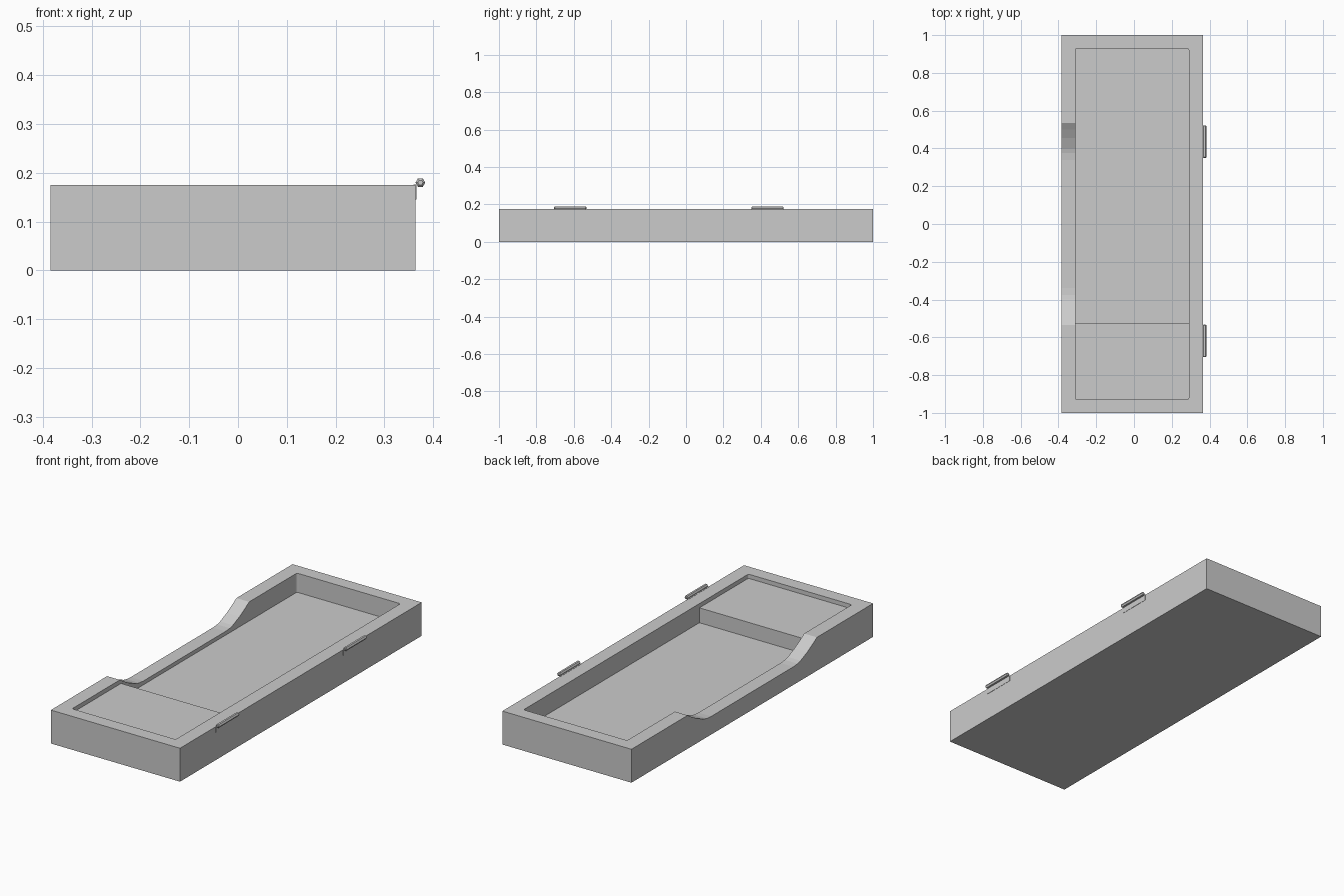
import bpy, bmesh
from math import pi
from mathutils import Matrix

if "Cube" in bpy.data.objects:
    bpy.data.objects.remove(bpy.data.objects["Cube"])


def make_object(name, bm):
    bmesh.ops.recalc_face_normals(bm, faces=bm.faces)
    mesh = bpy.data.meshes.new(name)
    bm.to_mesh(mesh)
    bm.free()
    obj = bpy.data.objects.new(name, mesh)
    bpy.context.collection.objects.link(obj)
    return obj


def box(name, lo, hi, corner=0.0):
    """Box from its two extreme corners, optionally with rounded upright edges."""
    bm = bmesh.new()
    bmesh.ops.create_cube(bm, size=1)
    for v in bm.verts:
        v.co = [lo[i] + (v.co[i] + 0.5) * (hi[i] - lo[i]) for i in range(3)]
    if corner:
        upright = [e for e in bm.edges if abs(e.verts[0].co.z - e.verts[1].co.z) > 1e-4]
        bmesh.ops.bevel(bm, geom=upright, offset=corner, segments=3, profile=0.5, affect='EDGES')
    return make_object(name, bm)


def prism_x(name, outline, x0, x1):
    """Extrude a (y, z) outline along x."""
    bm = bmesh.new()
    face = bm.faces.new([bm.verts.new((x0, y, z)) for y, z in outline])
    ext = bmesh.ops.extrude_face_region(bm, geom=[face])
    verts = [g for g in ext["geom"] if isinstance(g, bmesh.types.BMVert)]
    bmesh.ops.translate(bm, verts=verts, vec=(x1 - x0, 0, 0))
    return make_object(name, bm)


def cut(target, cutter):
    cutter.hide_render = True
    mod = target.modifiers.new("cut", 'BOOLEAN')
    mod.operation = 'DIFFERENCE'
    mod.solver = 'EXACT'
    mod.object = cutter
    bpy.context.view_layer.objects.active = target
    bpy.ops.object.modifier_apply(modifier=mod.name)
    bpy.data.objects.remove(cutter, do_unlink=True)


TOP, FLOOR, LEDGE = 0.175, 0.075, 0.153

# Open tray body with a hollow inside
tray = box("tray_body", (-0.384, -1, 0), (0.364, 1, TOP))
cut(tray, box("hollow_cutter", (-0.31, -0.93, FLOOR), (0.29, 0.93, 0.3), 0.01))

# Curved dip in the left wall
half = [(0.535, 0.3), (0.535, TOP), (0.5, 0.153), (0.455, 0.128),
        (0.4, 0.104), (0.375, 0.098), (0.34, 0.095)]
dip = half + [(-y, z) for y, z in reversed(half)]
cut(tray, prism_x("dip_cutter", dip, -0.45, -0.25))

# Raised ledge at the front end of the hollow
box("raised_ledge", (-0.313, -0.935, 0.05), (0.293, -0.525, LEDGE))

# Hinges along the right wall: hexagonal pin with chamfered ends and a thin leaf
for label, y0 in (("front", -0.705), ("back", 0.35)):
    y1 = y0 + 0.172
    bm = bmesh.new()
    turn = Matrix.Rotation(pi / 2, 4, 'X')
    place = Matrix.Translation((0.374, (y0 + y1) / 2, 0.18)) @ turn @ Matrix.Rotation(pi / 6, 4, 'Z')
    bmesh.ops.create_cone(bm, cap_ends=True, segments=6, radius1=0.01, radius2=0.01,
                          depth=y1 - y0, matrix=place)
    rims = [e for e in bm.edges if abs(e.verts[0].co.y - e.verts[1].co.y) < 1e-4]
    bmesh.ops.bevel(bm, geom=rims, offset=0.004, segments=1, affect='EDGES')
    make_object(label + "_hinge_pin", bm)
    box(label + "_hinge_leaf", (0.36, y0, 0.145), (0.3655, y1, 0.176))
